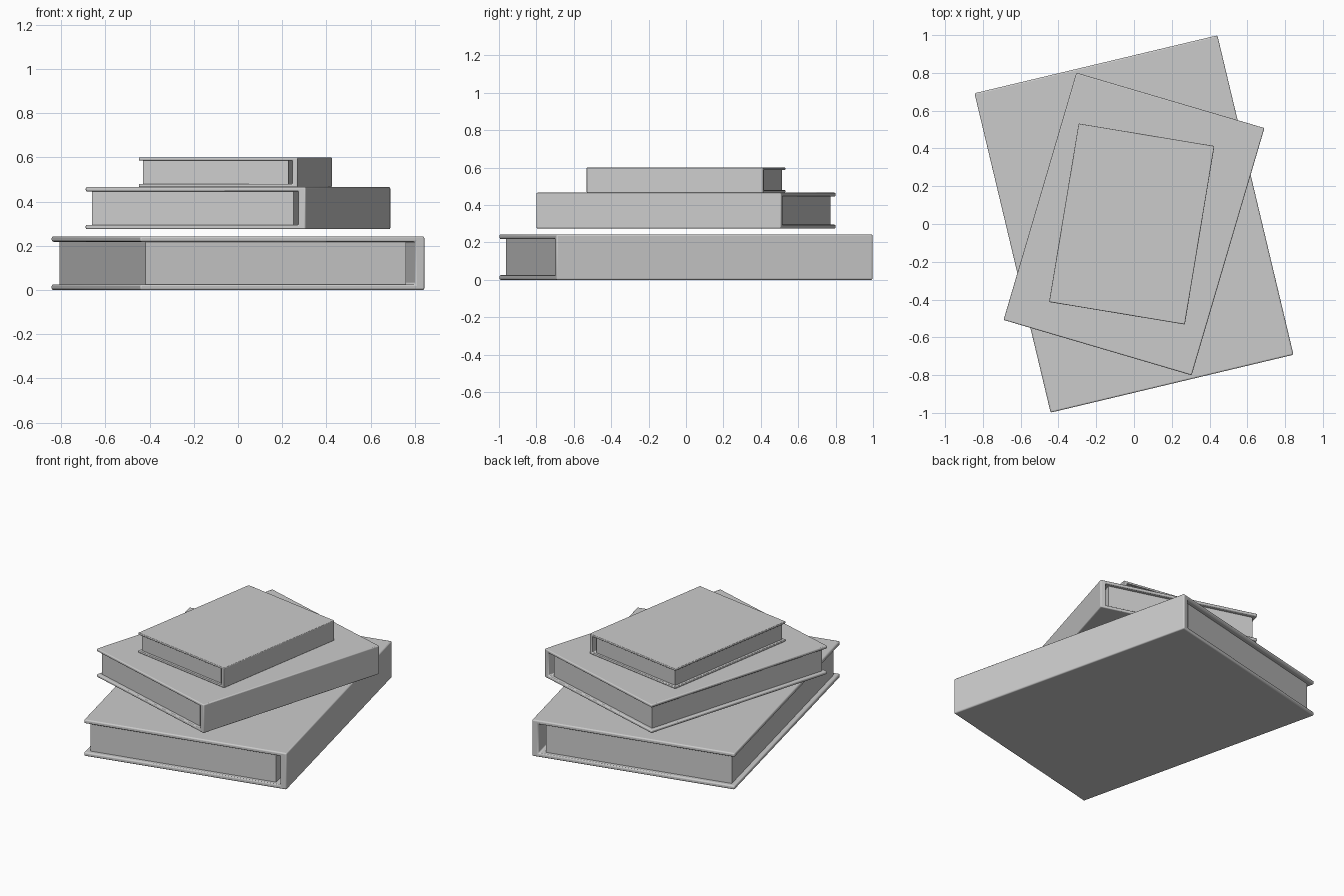
import bpy, bmesh, math

if "Cube" in bpy.data.objects:
    bpy.data.objects.remove(bpy.data.objects["Cube"])

W, L, H = 1.322, 1.738, 0.243      # full-size book: width, length, height
COVER, SPINE = 0.025, 0.043        # board and spine thickness
INSET, GAP = 0.03, 0.037           # page setback, gap behind the spine


def prism(name, profile, length):
    """Extrude an x-z profile along y, centred on y = 0."""
    bm = bmesh.new()
    face = bm.faces.new([bm.verts.new((x, -length / 2, z)) for x, z in profile])
    out = bmesh.ops.extrude_face_region(bm, geom=[face])
    verts = [v for v in out["geom"] if isinstance(v, bmesh.types.BMVert)]
    bmesh.ops.translate(bm, verts=verts, vec=(0, length, 0))
    bmesh.ops.recalc_face_normals(bm, faces=bm.faces)
    mesh = bpy.data.meshes.new(name)
    bm.to_mesh(mesh)
    bm.free()
    ob = bpy.data.objects.new(name, mesh)
    bpy.context.collection.objects.link(ob)
    return ob


def book(name, x, z, scale, angle):
    r = W / 2
    # wraparound cover: two boards joined by the spine on the right
    cover = prism(name + "_cover", [
        (-r, 0), (r, 0), (r, H), (-r, H), (-r, H - COVER),
        (r - SPINE, H - COVER), (r - SPINE, COVER), (-r, COVER)], L)
    bev = cover.modifiers.new("soft_edges", 'BEVEL')
    bev.width, bev.segments = 0.008, 3
    bev.limit_method = 'ANGLE'
    # page block, set back from the board edges
    x0, x1 = -r + INSET, r - SPINE - GAP
    z0, z1 = COVER - 0.003, H - COVER + 0.003
    pages = prism(name + "_pages", [(x0, z0), (x1, z0), (x1, z1), (x0, z1)],
                  L - 2 * INSET)
    for ob in (cover, pages):
        ob.location = (x, 0, z)
        ob.scale = (scale,) * 3
        ob.rotation_euler.z = math.radians(angle)
    bpy.ops.object.select_all(action='DESELECT')
    cover.select_set(True)
    bpy.context.view_layer.objects.active = cover
    bpy.ops.object.shade_smooth_by_angle(angle=math.radians(35))


# stack, largest at the bottom
book("bottom_book", 0, 0, 1.0, 13.4)
book("middle_book", 0, 0.275, 0.785, -16.4)
book("top_book", -0.012, 0.466, 0.551, -9.4)
